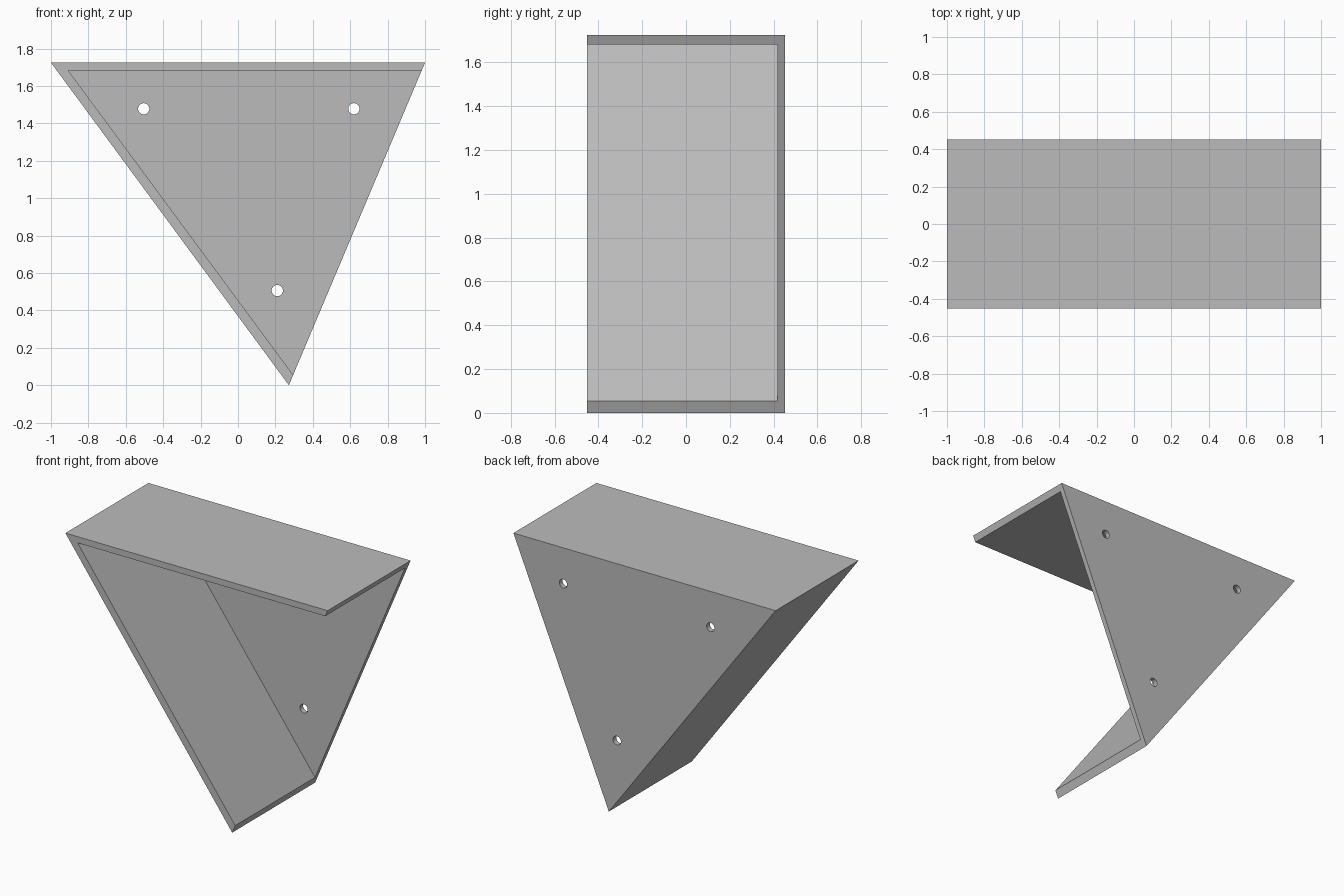
import bpy
import bmesh
from math import pi
from mathutils import Matrix, Vector

cube = bpy.data.objects.get("Cube")
if cube:
    bpy.data.objects.remove(cube, do_unlink=True)

DEPTH = 0.452          # half depth of the shelf
BACK = 0.417           # front face of the back panel
HOLE_R = 0.03

grey = bpy.data.materials.new("grey")
grey.use_nodes = True
colour = (0.5, 0.5, 0.5, 1)
grey.diffuse_color = colour
grey.node_tree.nodes["Principled BSDF"].inputs["Base Color"].default_value = colour


def to_object(bm, name):
    bmesh.ops.recalc_face_normals(bm, faces=bm.faces)
    mesh = bpy.data.meshes.new(name)
    bm.to_mesh(mesh)
    bm.free()
    mesh.materials.append(grey)
    obj = bpy.data.objects.new(name, mesh)
    bpy.context.collection.objects.link(obj)
    return obj


def prism(name, profile, y0, y1):
    """Extrude an x-z outline from y0 to y1."""
    bm = bmesh.new()
    face = bm.faces.new([bm.verts.new((x, y0, z)) for x, z in profile])
    new = bmesh.ops.extrude_face_region(bm, geom=[face])["geom"]
    verts = [v for v in new if isinstance(v, bmesh.types.BMVert)]
    bmesh.ops.translate(bm, verts=verts, vec=(0, y1 - y0, 0))
    return to_object(bm, name)


def cut(obj, cutter):
    mod = obj.modifiers.new(cutter.name, "BOOLEAN")
    mod.operation = "DIFFERENCE"
    mod.solver = "EXACT"
    mod.object = cutter
    cutter.hide_render = True
    cutter.hide_set(True)


# Solid triangular body
shelf = prism("triangular_shelf", [(-1, 1.725), (1, 1.725), (0.272, 0)], -DEPTH, DEPTH)

# Hollow, open at the front and along the right slope
inner_corner = Vector((-0.907, 1.682))
inner_tip = Vector((0.295, 0.055))
beyond = inner_tip + (inner_tip - inner_corner) * 0.3
hollow = prism("hollow_cutter", [inner_corner, (1.3, inner_corner.y), beyond], -0.6, BACK)
cut(shelf, hollow)

# Mounting holes through the back panel
cutters = [hollow]
for x, z in [(-0.504, 1.478), (0.62, 1.478), (0.21, 0.506)]:
    bm = bmesh.new()
    bmesh.ops.create_cone(
        bm, cap_ends=True, segments=32, radius1=HOLE_R, radius2=HOLE_R, depth=0.2,
        matrix=Matrix.Translation((x, DEPTH, z)) @ Matrix.Rotation(pi / 2, 4, "X"))
    hole = to_object(bm, "hole_cutter")
    cut(shelf, hole)
    cutters.append(hole)

# Bake the cuts and drop the cutters
bpy.context.view_layer.update()
graph = bpy.context.evaluated_depsgraph_get()
baked = bpy.data.meshes.new_from_object(shelf.evaluated_get(graph))
shelf.modifiers.clear()
shelf.data = baked
for cutter in cutters:
    bpy.data.objects.remove(cutter, do_unlink=True)

# Smooth hole walls, sharp panel edges
bpy.context.view_layer.objects.active = shelf
shelf.select_set(True)
bpy.ops.object.shade_smooth_by_angle()
